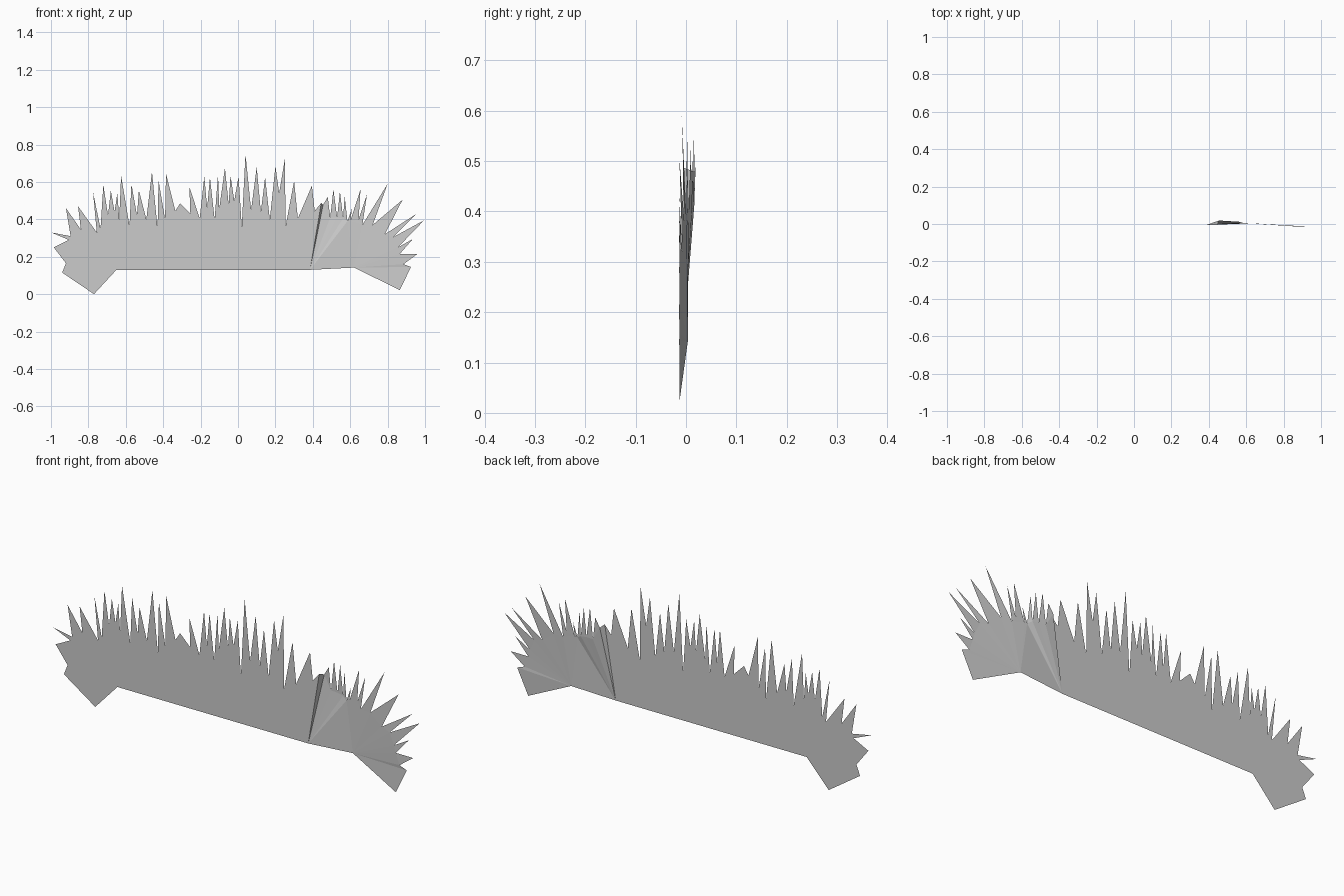
import bpy, bmesh
from mathutils import Vector
from mathutils.geometry import tessellate_polygon


def depth(x):
    """The sheet is flat on the left and bends gently on the right."""
    if x < 0.45:
        return -0.006
    keys = [(0.45, 0.019), (0.562, 0.012), (0.585, 0.005), (0.66, 0.002),
            (0.86, -0.013), (1.01, -0.014)]
    for (x0, y0), (x1, y1) in zip(keys, keys[1:]):
        if x <= x1:
            return y0 + (y1 - y0) * (x - x0) / (x1 - x0)
    return keys[-1][1]


def add_panel(bm, points):
    """One panel of the sheet from an x, z outline."""
    verts = [bm.verts.new((x, depth(x), z)) for x, z in points]
    flat = [Vector((x, z, 0)) for x, z in points]
    for tri in tessellate_polygon([flat]):
        bm.faces.new([verts[i] for i in tri])


def add_blades(bm, tips, notches):
    """A pointed blade between each pair of neighbouring notches."""
    for a, tip, b in zip(notches, tips, notches[1:]):
        add_panel(bm, [a, tip, b])


# Left end blades
left_tips = [(-0.985, 0.25), (-1.0, 0.33), (-0.92, 0.46), (-0.855, 0.47),
             (-0.775, 0.545), (-0.72, 0.585), (-0.68, 0.555), (-0.645, 0.54)]
left_notches = [(-0.92, 0.165), (-0.905, 0.29), (-0.895, 0.31), (-0.84, 0.345),
                (-0.755, 0.33), (-0.735, 0.35), (-0.695, 0.42), (-0.66, 0.44),
                (-0.635, 0.40)]

# Blades along the top of the long flat part
top_tips = [(-0.625, 0.635), (-0.57, 0.59), (-0.53, 0.555), (-0.46, 0.655),
            (-0.425, 0.61), (-0.385, 0.645), (-0.31, 0.485), (-0.26, 0.575),
            (-0.18, 0.63), (-0.15, 0.625), (-0.107, 0.64), (-0.07, 0.675),
            (-0.04, 0.635), (0.003, 0.63), (0.04, 0.75), (0.10, 0.68),
            (0.145, 0.625), (0.20, 0.685), (0.25, 0.72), (0.30, 0.605),
            (0.395, 0.58), (0.445, 0.487)]
top_notches = [left_notches[-1], (-0.58, 0.365), (-0.54, 0.42), (-0.49, 0.40),
               (-0.43, 0.35), (-0.39, 0.40), (-0.335, 0.445), (-0.255, 0.43),
               (-0.205, 0.405), (-0.165, 0.46), (-0.125, 0.40), (-0.10, 0.46),
               (-0.05, 0.48), (-0.02, 0.50), (0.02, 0.36), (0.07, 0.45),
               (0.122, 0.44), (0.17, 0.40), (0.22, 0.54), (0.255, 0.365),
               (0.32, 0.405), (0.41, 0.445)]

# Short blades beyond the fold
fold_tips = [(0.48, 0.52), (0.51, 0.56), (0.545, 0.55), (0.57, 0.525)]
fold_notches = [(0.455, 0.478), (0.493, 0.41), (0.53, 0.41), (0.562, 0.405),
                (0.585, 0.39)]

# Right end blades
right_tips = [(0.61, 0.46), (0.655, 0.56), (0.69, 0.535), (0.80, 0.59), (0.88, 0.505),
              (0.955, 0.43), (0.995, 0.395), (0.935, 0.295), (0.96, 0.215)]
right_notches = [fold_notches[-1], (0.60, 0.39), (0.645, 0.40), (0.665, 0.37),
                 (0.72, 0.37), (0.785, 0.32), (0.83, 0.305), (0.855, 0.25),
                 (0.865, 0.215), (0.885, 0.16)]

hinge, knee = (0.385, 0.13), (0.62, 0.142)
bm = bmesh.new()
add_blades(bm, left_tips, left_notches)
add_blades(bm, top_tips, top_notches)
add_blades(bm, fold_tips, fold_notches)
add_blades(bm, right_tips, right_notches)

# Solid body below the blades: flat part, fold fan, right end
add_panel(bm, [(-0.77, 0.0), (-0.94, 0.115)] + left_notches + top_notches[1:]
          + [top_tips[-1], hinge, (-0.65, 0.13)])
for a, b in zip(fold_notches, fold_notches[1:] + [knee]):
    add_panel(bm, [hinge, a, b])
add_panel(bm, [knee] + right_notches + [(0.925, 0.145), (0.865, 0.022)])
# Narrow step of the fold
add_panel(bm, [hinge, top_tips[-1], fold_notches[0]])

bmesh.ops.remove_doubles(bm, verts=bm.verts, dist=0.0005)
bmesh.ops.recalc_face_normals(bm, faces=bm.faces)

mesh = bpy.data.meshes.new("grass_strip")
bm.to_mesh(mesh)
bm.free()
obj = bpy.data.objects.new("grass_strip", mesh)
bpy.context.collection.objects.link(obj)
